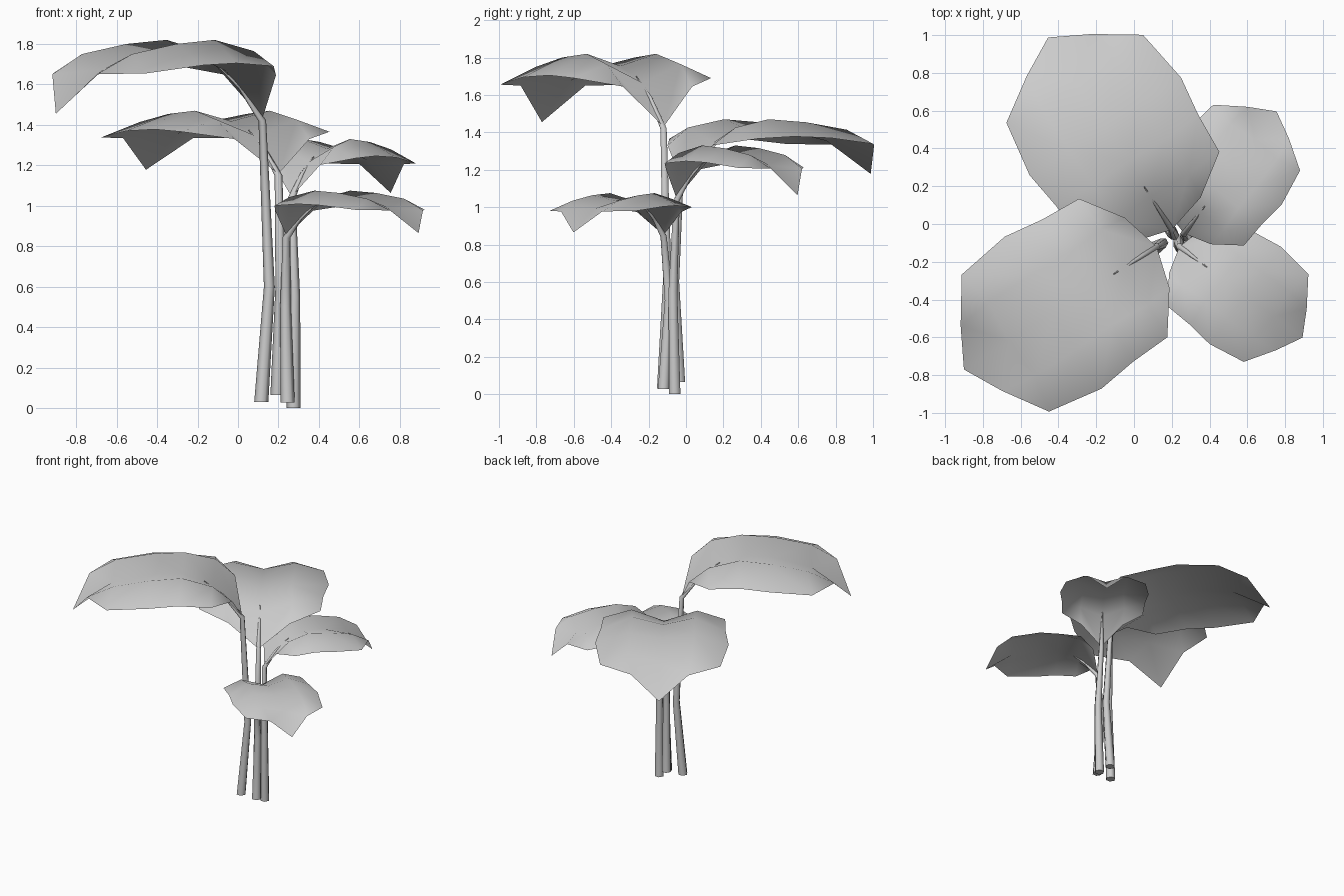
import bpy, bmesh, math
from mathutils import Vector

if "Cube" in bpy.data.objects:
    bpy.data.objects.remove(bpy.data.objects["Cube"])

# Half leaf in local space: x along the midrib, y outward, z measured down from the crest
MID = [(0, 0, -.39), (.21, 0, -.155), (.43, 0, -.065), (.65, 0, -.07), (.93, 0, -.145), (1.21, 0, -.365)]
HUMP = [(.20, .235, -.055), (.42, .22, 0), (.65, .23, -.02), (.91, .23, -.07)]
EDGE = [(.06, .22, -.175), (.21, .435, -.13), (.435, .447, -.115), (.65, .477, -.125),
        (.95, .43, -.165), (1.10, .205, -.17)]


def make_leaf(name, base, tip, crest, size, height):
    bm = bmesh.new()
    m, h, e = ([bm.verts.new(p) for p in row] for row in (MID, HUMP, EDGE))
    bm.faces.new((m[0], m[1], h[0], e[0]))
    bm.faces.new((e[0], h[0], e[1]))
    for i in range(3):
        bm.faces.new((m[i + 1], m[i + 2], h[i + 1], h[i]))
        bm.faces.new((h[i], h[i + 1], e[i + 2], e[i + 1]))
    bm.faces.new((h[3], e[5], e[4]))
    bm.faces.new((m[4], m[5], e[5], h[3]))
    for f in bm.faces:
        f.smooth = True
    me = bpy.data.meshes.new(name)
    bm.to_mesh(me)
    bm.free()
    ob = bpy.data.objects.new(name, me)
    bpy.context.collection.objects.link(ob)
    mod = ob.modifiers.new("mirror", 'MIRROR')
    mod.use_axis = (False, True, False)
    ob.location = (base[0], base[1], crest)
    ob.rotation_euler.z = math.atan2(tip[1] - base[1], tip[0] - base[0])
    ob.scale = (size, size, height)


def make_stem(name, points, radii, sides=6):
    pts = [Vector(p) for p in points]
    bm = bmesh.new()
    rings = []
    for i, p in enumerate(pts):
        t = (pts[min(i + 1, len(pts) - 1)] - pts[max(i - 1, 0)]).normalized()
        if i == 0:
            t = Vector((0, 0, 1))
        a = (Vector((1, 0, 0)) - t * t.x).normalized()
        b = t.cross(a)
        rings.append([bm.verts.new(p + radii[i] * (a * math.cos(k * math.tau / sides) +
                                                   b * math.sin(k * math.tau / sides)))
                      for k in range(sides)])
    for r, s in zip(rings, rings[1:]):
        for k in range(sides):
            n = (k + 1) % sides
            bm.faces.new((r[k], r[n], s[n], s[k])).smooth = True
    bm.faces.new(rings[0][::-1])
    bm.faces.new(rings[-1])
    me = bpy.data.meshes.new(name)
    bm.to_mesh(me)
    bm.free()
    bpy.context.collection.objects.link(bpy.data.objects.new(name, me))


# name, ground point, stem middle, leaf base (x, y), leaf tip (x, y), crest z, size, height scale
PLANTS = [
    ("front_left", (.115, -.125, .03), (.155, -.10, .60), (.12, -.12), (-.90, -.77), 1.82, 1.0, 1.0),
    ("back_left", (.195, -.035, .065), (.212, -.06, .60), (.20, -.03), (-.45, .98), 1.47, 1.0, .80),
    ("back_right", (.275, -.06, 0), (.28, -.07, .55), (.265, -.05), (.75, .59), 1.33, .67, .73),
    ("front_right", (.245, -.12, .027), (.235, -.09, .50), (.24, -.12), (.89, -.60), 1.075, .67, .575),
]
for name, foot, middle, base, tip, crest, size, height in PLANTS:
    make_leaf(name + "_leaf", base, tip, crest, size, height)
    b, d = Vector(base), (Vector(tip) - Vector(base)).normalized()
    # stem rises to the leaf base then bends under the midrib
    bend, end = b + d * .13 * size, b + d * .27 * size
    make_stem(name + "_stem",
              [foot, middle, (*b, crest - .40 * height), (*bend, crest - .235 * height),
               (*end, crest - .12 * height)],
              [.035, .027, .019, .010, .003])
